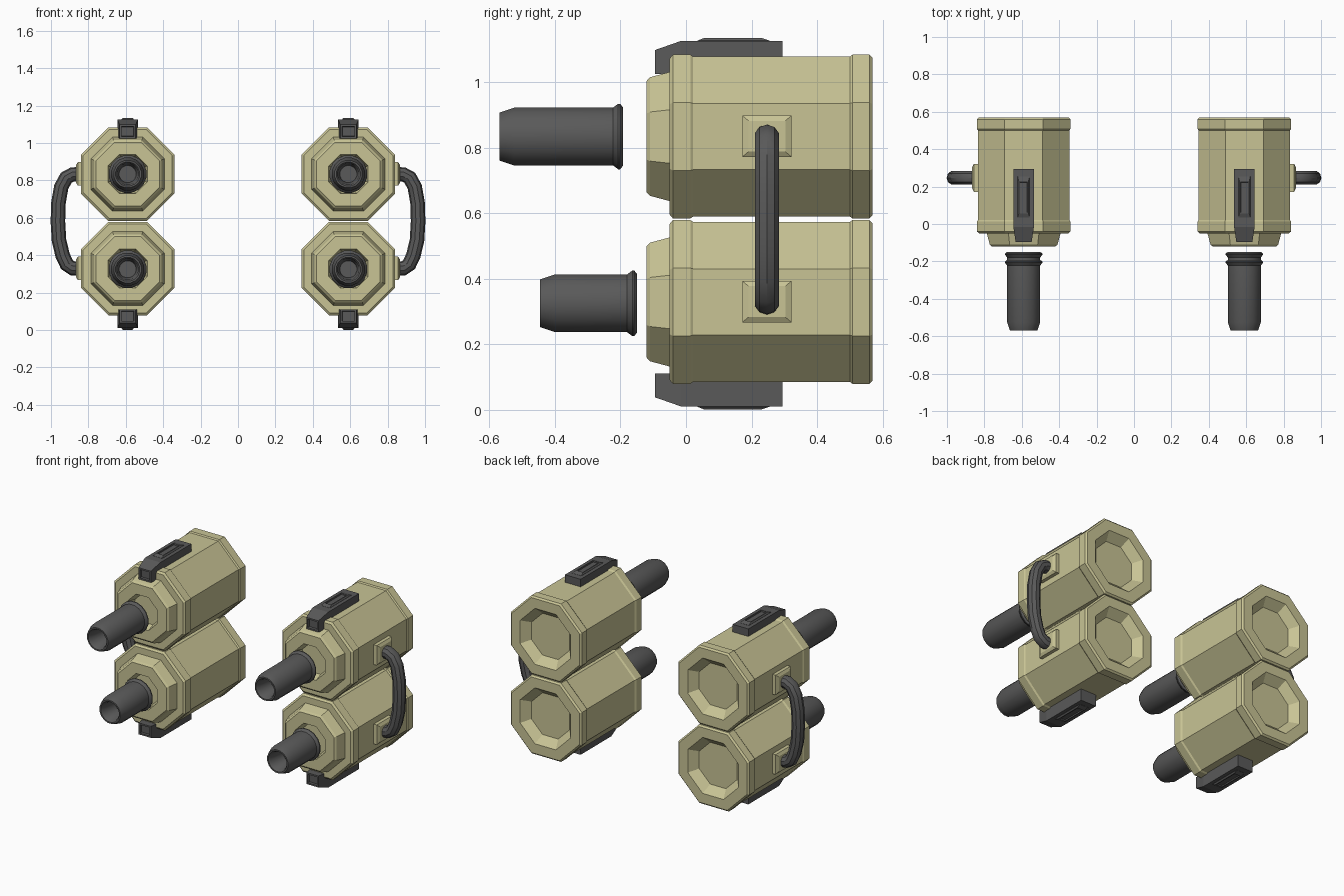
import bpy, bmesh, math

if "Cube" in bpy.data.objects:
    bpy.data.objects.remove(bpy.data.objects["Cube"])

def material(name, rgb):
    m = bpy.data.materials.new(name)
    m.diffuse_color = (*rgb, 1)
    m.use_nodes = True
    m.node_tree.nodes["Principled BSDF"].inputs["Base Color"].default_value = m.diffuse_color
    return m

TAN = material("tan_paint", (0.58, 0.55, 0.30))
DARK = material("dark_metal", (0.10, 0.10, 0.10))

def loft(name, rings, mat, smooth=False, recess=None):
    """Skin rings of points and cap both ends; recess=(thickness, depth) sinks the last cap."""
    bm = bmesh.new()
    vs = [[bm.verts.new(p) for p in r] for r in rings]
    n = len(vs[0])
    for a, b in zip(vs, vs[1:]):
        for i in range(n):
            j = (i + 1) % n
            bm.faces.new((a[i], a[j], b[j], b[i]))
    bm.faces.new(vs[0])
    last = bm.faces.new(vs[-1])
    bmesh.ops.recalc_face_normals(bm, faces=bm.faces)
    if recess:
        bmesh.ops.inset_individual(bm, faces=[last], thickness=recess[0], depth=0)
        bmesh.ops.inset_individual(bm, faces=[last], thickness=0.002, depth=-recess[1])
    me = bpy.data.meshes.new(name)
    bm.to_mesh(me)
    bm.free()
    ob = bpy.data.objects.new(name, me)
    bpy.context.collection.objects.link(ob)
    me.materials.append(mat)
    if smooth:
        bpy.ops.object.select_all(action='DESELECT')
        bpy.context.view_layer.objects.active = ob
        ob.select_set(True)
        bpy.ops.object.shade_smooth_by_angle(angle=math.radians(35))
    return ob

def turned(name, profile, n, x, z, mat, smooth=False):
    """Revolve (y, apothem) points about a y axis through (x, z)."""
    k = 1 / math.cos(math.pi / n)
    ang = [2 * math.pi * (i + 0.5) / n for i in range(n)]
    rings = [[(x + r * k * math.cos(a), y, z + r * k * math.sin(a)) for a in ang]
             for y, r in profile]
    return loft(name, rings, mat, smooth)

# Profiles run from the front socket floor round to the rear recess floor
HOUSING = [(-0.065, 0.09), (-0.12, 0.105), (-0.12, 0.17), (-0.11, 0.181), (-0.05, 0.197),
           (-0.05, 0.238), (-0.04, 0.25), (0.013, 0.25), (0.022, 0.244), (0.50, 0.244),
           (0.508, 0.25), (0.56, 0.25), (0.57, 0.24), (0.57, 0.178), (0.52, 0.133)]

def barrel_profile(front, back):
    return [(front + 0.12, 0.045), (front + 0.012, 0.056), (front, 0.064), (front, 0.073),
            (front + 0.045, 0.088), (back - 0.03, 0.088), (back - 0.014, 0.1),
            (back - 0.008, 0.1), (back, 0.09)]

HANDLE = [(0.84, 0.832), (0.885, 0.832), (0.918, 0.815), (0.945, 0.765), (0.96, 0.68),
          (0.963, 0.58), (0.957, 0.48), (0.938, 0.40), (0.915, 0.35), (0.885, 0.33), (0.84, 0.328)]

def rect_y(x, y, hw, z0, z1):
    return [(x - hw, y, z0), (x + hw, y, z0), (x + hw, y, z1), (x - hw, y, z1)]

def rect_z(x, z, hw, y0, y1):
    return [(x - hw, y0, z), (x + hw, y0, z), (x + hw, y1, z), (x - hw, y1, z)]

for s, side in ((1, "right"), (-1, "left")):
    X = 0.59 * s
    for level, z, front, back in (("upper", 0.834, -0.57, -0.193), ("lower", 0.329, -0.445, -0.15)):
        tag = f"{side}_{level}"
        # Octagonal housing and separate barrel
        turned("housing_" + tag, HOUSING, 8, X, z, TAN)
        bz = z if level == "upper" else 0.325
        turned("barrel_" + tag, barrel_profile(front, back), 16, X, bz, DARK, True)

        # Clip on the outer flat, mirrored about mid height for the lower one
        f = (lambda v: v) if level == "upper" else (lambda v: 1.136 - v)
        loft("clip_" + tag, [rect_y(X, 0.295, 0.055, f(1.025), f(1.126)),
                             rect_y(X, -0.015, 0.055, f(1.025), f(1.126)),
                             rect_y(X, -0.095, 0.043, f(1.025), f(1.098))],
             DARK, recess=(0.014, 0.015))
        loft("clip_rim_" + tag, [rect_z(X, f(1.12), 0.032, 0.035, 0.255),
                                 rect_z(X, f(1.127), 0.032, 0.035, 0.255),
                                 rect_z(X, f(1.135), 0.026, 0.055, 0.23)],
             DARK, recess=(0.009, 0.007))

        # Handle mounting pad
        rings = []
        for x, hy, hz in ((0.825, 0.075, 0.063), (0.856, 0.075, 0.063), (0.866, 0.056, 0.047)):
            rings.append([(s * x, 0.247 + a * hy, z + 0.001 + b * hz)
                          for a, b in ((-1, -1), (1, -1), (1, 1), (-1, 1))])
        loft("handle_pad_" + tag, rings, TAN)

    # Bent tube handle joining both housings
    rings = []
    for i, (x, z) in enumerate(HANDLE):
        a, b = HANDLE[max(i - 1, 0)], HANDLE[min(i + 1, len(HANDLE) - 1)]
        tx, tz = b[0] - a[0], b[1] - a[1]
        L = math.hypot(tx, tz)
        ring = []
        for k in range(10):
            t = 2 * math.pi * k / 10
            c, d = 0.039 * math.cos(t), 0.039 * math.sin(t)
            ring.append((s * (x - tz / L * c), 0.247 + d, z + tx / L * c))
        rings.append(ring)
    loft("handle_" + side, rings, DARK, True)
